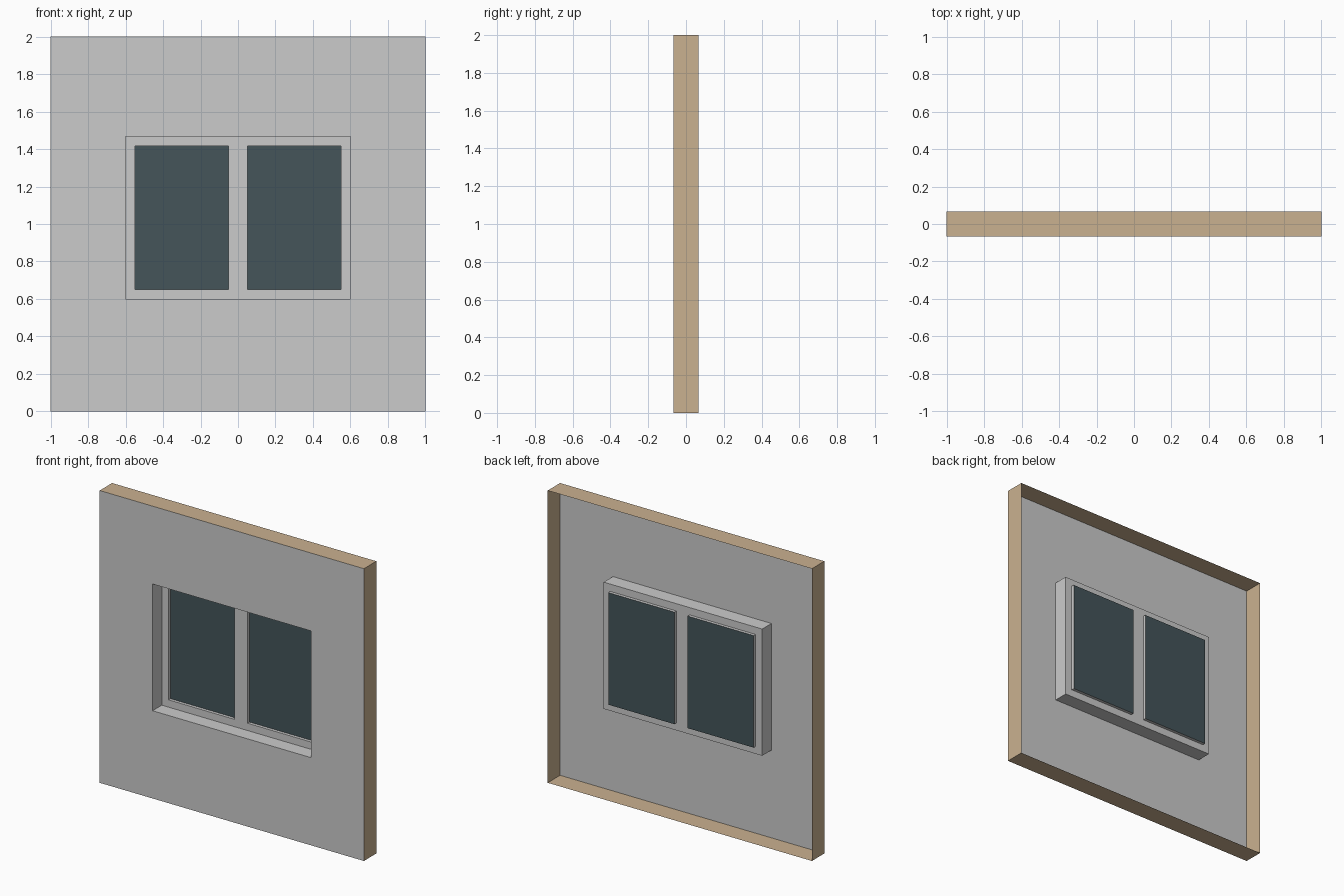
import bpy
import bmesh

if "Cube" in bpy.data.objects:
    bpy.data.objects.remove(bpy.data.objects["Cube"], do_unlink=True)


def material(name, rgb):
    mat = bpy.data.materials.new(name)
    mat.use_nodes = True
    mat.diffuse_color = (*rgb, 1)
    mat.node_tree.nodes["Principled BSDF"].inputs["Base Color"].default_value = (*rgb, 1)
    return mat


plaster = material("light grey plaster", (0.60, 0.60, 0.60))
timber = material("tan timber", (0.59, 0.44, 0.28))
glass = material("dark blue grey glass", (0.058, 0.089, 0.10))


def make_object(name, bm, mat):
    bmesh.ops.remove_doubles(bm, verts=bm.verts, dist=0.0001)
    mesh = bpy.data.meshes.new(name)
    bm.to_mesh(mesh)
    bm.free()
    mesh.materials.append(mat)
    obj = bpy.data.objects.new(name, mesh)
    bpy.context.collection.objects.link(obj)
    return obj


def corners(rect, y):
    """Corner points of an upright rectangle (x0, x1, z0, z1), facing -y."""
    x0, x1, z0, z1 = rect
    return [(x0, y, z0), (x1, y, z0), (x1, y, z1), (x0, y, z1)]


def sheet(name, rect, y, mat, holes=()):
    """Flat upright sheet, cut on a grid through the edges of its holes."""
    rects = [rect, *holes]
    xs = sorted({x for r in rects for x in r[:2]})
    zs = sorted({z for r in rects for z in r[2:]})
    bm = bmesh.new()
    for x0, x1 in zip(xs, xs[1:]):
        for z0, z1 in zip(zs, zs[1:]):
            cx, cz = (x0 + x1) / 2, (z0 + z1) / 2
            if any(h[0] < cx < h[1] and h[2] < cz < h[3] for h in holes):
                continue
            bm.faces.new([bm.verts.new(p) for p in corners((x0, x1, z0, z1), y)])
    return make_object(name, bm, mat)


def band(name, rect, front, back, mat, inward=False):
    """Four thin sides running from front to back around a rectangle."""
    bm = bmesh.new()
    a = [bm.verts.new(p) for p in corners(rect, front)]
    b = [bm.verts.new(p) for p in corners(rect, back)]
    for i in range(4):
        j = (i + 1) % 4
        bm.faces.new((a[i], b[i], b[j], a[j]))
    if inward:
        bmesh.ops.reverse_faces(bm, faces=bm.faces)
    return make_object(name, bm, mat)


# Depths, front to back
FRONT, BACK = -0.067, 0.067
FRAME, PANE = 0.033, 0.054

wall = (-1, 1, 0, 2)
opening = (-0.6, 0.6, 0.6, 1.467)
panes = {"right": (-0.55, -0.05, 0.65, 1.417),
         "left": (0.05, 0.55, 0.65, 1.417)}

# Wall panel and its timber surround
sheet("wall_panel", wall, FRONT, plaster, [opening])
band("wall_surround", wall, FRONT, BACK, timber)

# Deep window reveal and the frame at its back
band("window_reveal", opening, FRONT, FRAME, plaster, inward=True)
sheet("window_frame", opening, FRAME, plaster, list(panes.values()))

# Recessed panes
for side, rect in panes.items():
    band(side + "_pane_reveal", rect, FRAME, PANE, plaster, inward=True)
    sheet(side + "_window_pane", rect, PANE, glass)
